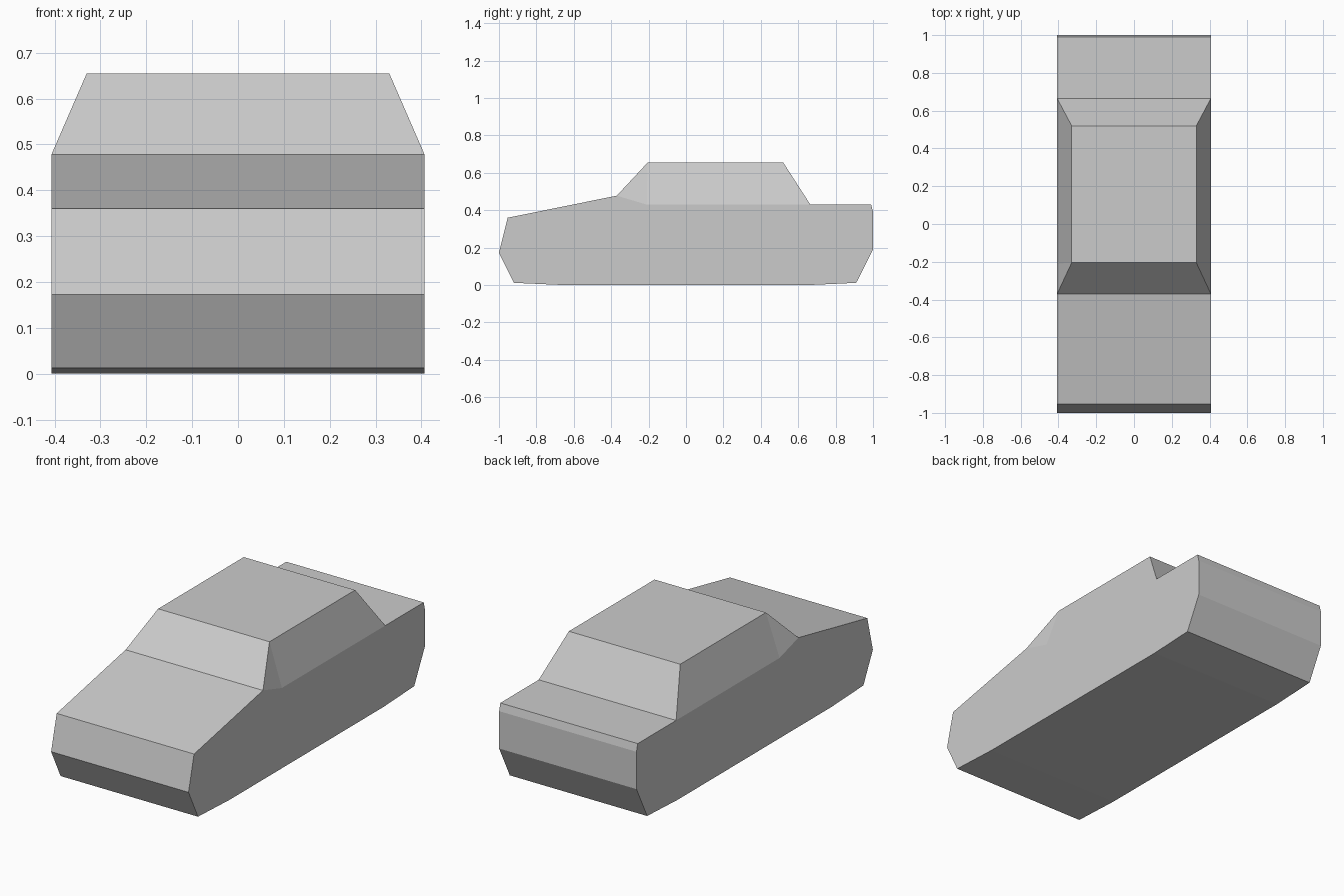
import bpy
import bmesh

cube = bpy.data.objects.get("Cube")
if cube:
    bpy.data.objects.remove(cube, do_unlink=True)

HALF = 0.407        # half width of the body
ROOF_HALF = 0.33    # half width of the roof

paint = bpy.data.materials.new("grey paint")
paint.use_nodes = True
grey = (0.6, 0.6, 0.6, 1)
paint.diffuse_color = grey
paint.node_tree.nodes["Principled BSDF"].inputs["Base Color"].default_value = grey


def finish(name, bm):
    bmesh.ops.recalc_face_normals(bm, faces=bm.faces)
    mesh = bpy.data.meshes.new(name)
    bm.to_mesh(mesh)
    bm.free()
    mesh.materials.append(paint)
    obj = bpy.data.objects.new(name, mesh)
    bpy.context.collection.objects.link(obj)
    return obj


# Shared seam between body and cabin, as (y, z)
cowl, sill, deck = (-0.37, 0.478), (-0.21, 0.43), (0.665, 0.43)

# Body: side profile extruded across the width, open under the cabin
profile = [(-1, 0.173), (-0.953, 0.36), cowl, sill, deck, (0.99, 0.43),
           (1, 0.39), (1, 0.19), (0.91, 0.012), (0.65, 0), (-0.65, 0), (-0.92, 0.012)]
bm = bmesh.new()
right = [bm.verts.new((-HALF, y, z)) for y, z in profile]
left = [bm.verts.new((HALF, y, z)) for y, z in profile]
bm.faces.new(right)
bm.faces.new(left)
for i, point in enumerate(profile):
    j = (i + 1) % len(profile)
    if point not in (cowl, sill):
        bm.faces.new((right[i], right[j], left[j], left[i]))
finish("car_body", bm)

# Cabin: windscreen, roof and rear window bands between tapered sides
roof_front, roof_back = (-0.205, 0.655), (0.52, 0.655)
bm = bmesh.new()
sides = []
for s in (-1, 1):
    c, b, d = [bm.verts.new((s * HALF, *p)) for p in (cowl, sill, deck)]
    f, r = [bm.verts.new((s * ROOF_HALF, *p)) for p in (roof_front, roof_back)]
    bm.faces.new((c, b, f))
    bm.faces.new((b, d, r, f))
    sides.append((c, f, r, d))
for i in range(3):
    bm.faces.new((sides[0][i], sides[0][i + 1], sides[1][i + 1], sides[1][i]))
finish("cabin", bm)
